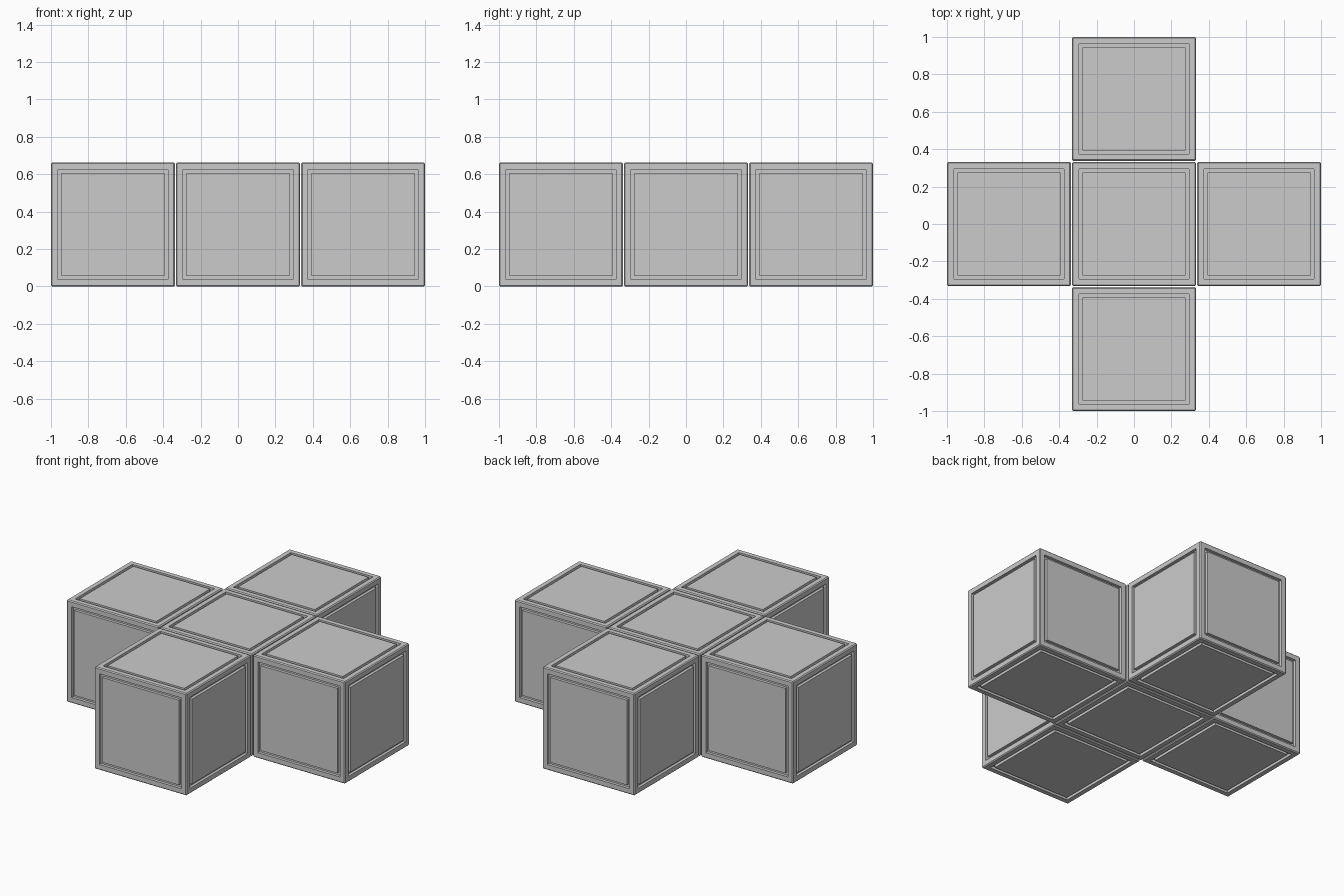
import bpy, bmesh

if "Cube" in bpy.data.objects:
    bpy.data.objects.remove(bpy.data.objects["Cube"])

PITCH, SIZE = 0.669, 0.662      # spacing of the blocks and their edge length
FRAME, GROOVE, DEPTH = 0.043, 0.027, 0.018
BEVEL = 0.006


def panel_block(name, x, y):
    bm = bmesh.new()
    bmesh.ops.create_cube(bm, size=SIZE)
    # softened outer edges
    bmesh.ops.bevel(bm, geom=bm.edges[:], offset=BEVEL, segments=1,
                    affect='EDGES', profile=0.5)
    # a square groove around a flush panel on each of the six sides
    sides = [f for f in bm.faces if f.calc_area() > 0.1]
    bmesh.ops.inset_individual(bm, faces=sides, thickness=FRAME)
    bmesh.ops.inset_individual(bm, faces=sides, thickness=0.0005, depth=-DEPTH)
    bmesh.ops.inset_individual(bm, faces=sides, thickness=GROOVE - 0.001)
    bmesh.ops.inset_individual(bm, faces=sides, thickness=0.0005, depth=DEPTH)
    bmesh.ops.recalc_face_normals(bm, faces=bm.faces[:])
    mesh = bpy.data.meshes.new(name)
    bm.to_mesh(mesh)
    bm.free()
    ob = bpy.data.objects.new(name, mesh)
    ob.location = (x, y, SIZE / 2)
    bpy.context.collection.objects.link(ob)


# plus-shaped layout
for name, i, j in (("centre_block", 0, 0), ("left_block", -1, 0),
                   ("right_block", 1, 0), ("front_block", 0, -1),
                   ("back_block", 0, 1)):
    panel_block(name, i * PITCH, j * PITCH)
